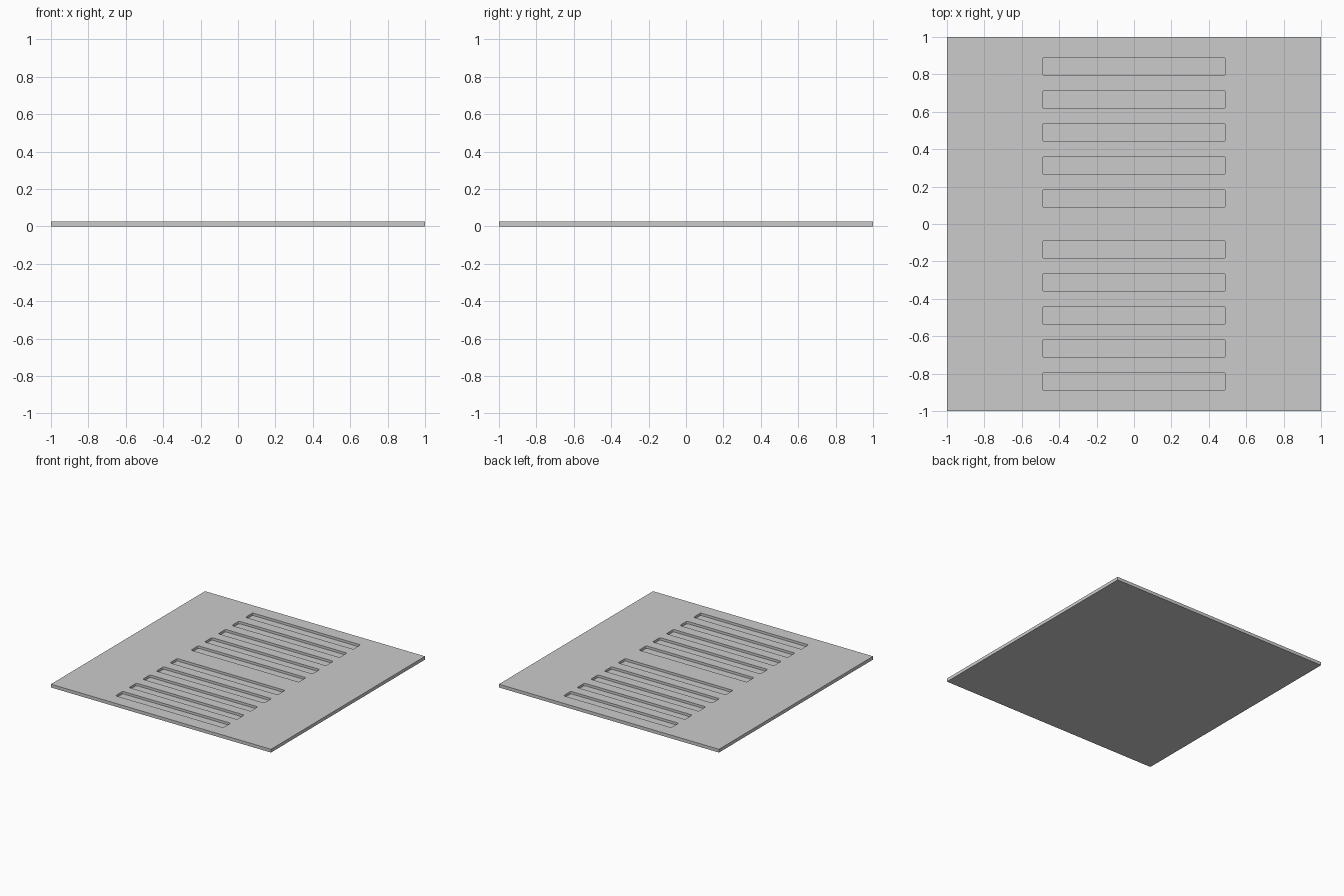
import bpy, bmesh
from math import sin, cos, pi

if "Cube" in bpy.data.objects:
    bpy.data.objects.remove(bpy.data.objects["Cube"])

THICK, DEPTH = 0.027, 0.02
HALF_X, HALF_Y, RADIUS = 0.49, 0.047, 0.01
FIRST_Y, PITCH, COUNT = 0.137, 0.1765, 5


def make_object(name, bm):
    bmesh.ops.recalc_face_normals(bm, faces=bm.faces)
    mesh = bpy.data.meshes.new(name)
    bm.to_mesh(mesh)
    bm.free()
    obj = bpy.data.objects.new(name, mesh)
    bpy.context.collection.objects.link(obj)
    return obj


def rounded_prism(bm, cy, z0, z1, steps=4):
    corners = [(1, 1), (-1, 1), (-1, -1), (1, -1)]
    verts = []
    for q, (sx, sy) in enumerate(corners):
        for i in range(steps + 1):
            a = (q + i / steps) * pi / 2
            verts.append(bm.verts.new((sx * (HALF_X - RADIUS) + RADIUS * cos(a),
                                       cy + sy * (HALF_Y - RADIUS) + RADIUS * sin(a), z0)))
    face = bm.faces.new(verts)
    ext = bmesh.ops.extrude_face_region(bm, geom=[face], use_keep_orig=True)
    top = [g for g in ext["geom"] if isinstance(g, bmesh.types.BMVert)]
    bmesh.ops.translate(bm, verts=top, vec=(0, 0, z1 - z0))


# Flat square plate
bm = bmesh.new()
bmesh.ops.create_cube(bm, size=1)
bmesh.ops.scale(bm, vec=(2, 2, THICK), verts=bm.verts)
bmesh.ops.translate(bm, vec=(0, 0, THICK / 2), verts=bm.verts)
plate = make_object("slotted_plate", bm)

# Slot cutters: two mirrored rows of blind pockets
bm = bmesh.new()
for side in (1, -1):
    for i in range(COUNT):
        rounded_prism(bm, side * (FIRST_Y + i * PITCH), THICK - DEPTH, THICK + 0.05)
cutter = make_object("slot_cutter", bm)
cutter.hide_render = True

# Cut the pockets, then remove the helper
mod = plate.modifiers.new("slots", "BOOLEAN")
mod.operation = "DIFFERENCE"
mod.solver = "EXACT"
mod.object = cutter
bpy.context.view_layer.objects.active = plate
bpy.ops.object.modifier_apply(modifier=mod.name)
bpy.data.objects.remove(cutter, do_unlink=True)
